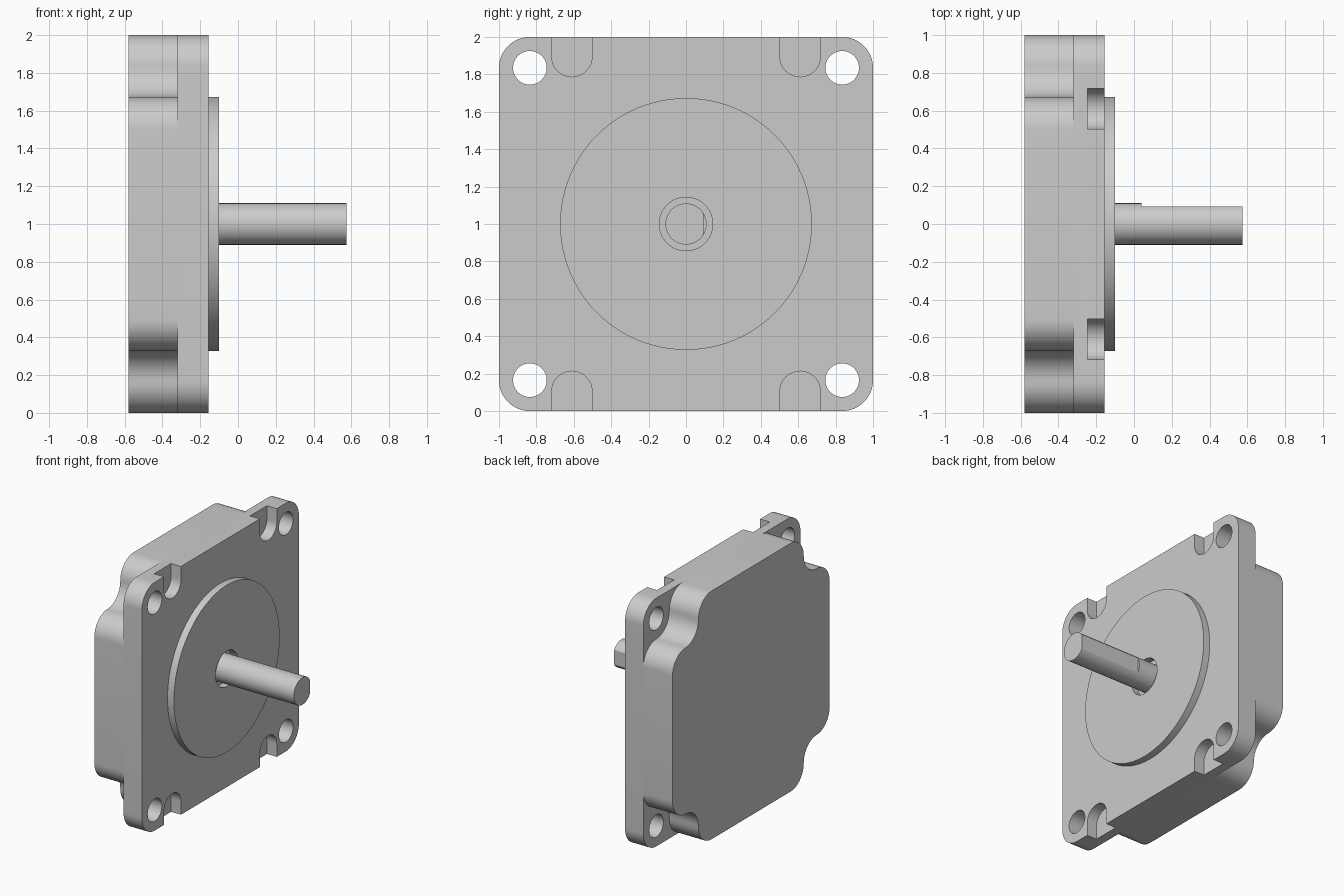
import bpy, bmesh, math

cube = bpy.data.objects.get("Cube")
if cube:
    bpy.data.objects.remove(cube, do_unlink=True)

steel = bpy.data.materials.new("grey metal")
steel.use_nodes = True
GREY = (0.6, 0.6, 0.6, 1.0)
steel.diffuse_color = GREY
steel.node_tree.nodes["Principled BSDF"].inputs["Base Color"].default_value = GREY

CZ = 1.0        # height of the shaft axis
HOLE = 0.835    # offset of the bolt holes from the axis
R = 0.165       # corner radius


def arc(cy, cz, r, a0, a1, n):
    """Points on an arc in the y-z plane, angles in degrees."""
    return [(cy + r * math.cos(math.radians(a0 + (a1 - a0) * i / n)),
             cz + r * math.sin(math.radians(a0 + (a1 - a0) * i / n)))
            for i in range(n + 1)]


def circle(cy, cz, r, n=64):
    return arc(cy, cz, r, 0, 360, n)[:-1]


def four_fold(points):
    """Repeat the outline of one corner around the axis."""
    out = []
    for k in range(4):
        c, s = [(1, 0), (0, 1), (-1, 0), (0, -1)][k]
        out += [(c * y - s * z, s * y + c * z) for y, z in points]
    return out


def prism(name, outline, x0, x1):
    """Extrude a y-z outline along x."""
    bm = bmesh.new()
    face = bm.faces.new([bm.verts.new((x0, y, z + CZ)) for y, z in outline])
    new = bmesh.ops.extrude_face_region(bm, geom=[face])["geom"]
    bmesh.ops.translate(bm, vec=(x1 - x0, 0, 0),
                        verts=[v for v in new if isinstance(v, bmesh.types.BMVert)])
    bmesh.ops.recalc_face_normals(bm, faces=bm.faces)
    mesh = bpy.data.meshes.new(name)
    bm.to_mesh(mesh)
    bm.free()
    mesh.materials.append(steel)
    obj = bpy.data.objects.new(name, mesh)
    bpy.context.collection.objects.link(obj)
    return obj


def select(obj):
    bpy.ops.object.select_all(action='DESELECT')
    obj.select_set(True)
    bpy.context.view_layer.objects.active = obj


def cut(obj, outline, x0, x1):
    """Subtract an extruded outline from a part."""
    cutter = prism("cutter", outline, x0, x1)
    cutter.hide_render = True
    mod = obj.modifiers.new("cut", 'BOOLEAN')
    mod.operation = 'DIFFERENCE'
    mod.solver = 'EXACT'
    mod.object = cutter
    select(obj)
    bpy.ops.object.modifier_apply(modifier=mod.name)
    bpy.data.objects.remove(cutter, do_unlink=True)


# Rear housing: square with a scalloped corner around every bolt hole
scallop = (arc(1 - R, HOLE - 2 * R, R, 0, 90, 12)
           + arc(HOLE, HOLE, R, 270, 180, 12)[1:]
           + arc(HOLE - 2 * R, 1 - R, R, 0, 90, 12)[1:])
housing = prism("rear_housing", four_fold(scallop), -0.58, -0.32)

# Mounting flange with bolt holes and edge notches
flange = prism("mounting_flange", four_fold(arc(1 - R, 1 - R, R, 0, 90, 16)), -0.32, -0.157)
for sy in (-1, 1):
    for sz in (-1, 1):
        cut(flange, circle(sy * HOLE, sz * HOLE, 0.09, 48), -0.4, 0)
        notch = arc(sy * 0.61, 0.895, 0.108, 180, 360, 24)
        notch += [(sy * 0.61 + 0.108, 1.1), (sy * 0.61 - 0.108, 1.1)]
        cut(flange, [(y, sz * z) for y, z in notch], -0.245, 0)

# Round pilot boss with a clearance hole for the shaft
boss = prism("pilot_boss", circle(0, 0, 0.673, 96), -0.157, -0.1)
cut(boss, circle(0, 0, 0.143), -0.3, 0.1)

# Output shaft with a flat along its outer length
shaft = prism("output_shaft", circle(0, 0, 0.11), -0.157, 0.575)
cut(shaft, [(0.093, -0.2), (0.3, -0.2), (0.3, 0.2), (0.093, 0.2)], 0.04, 0.7)

for part in (housing, flange, boss, shaft):
    select(part)
    bpy.ops.object.shade_smooth_by_angle(angle=math.radians(25))
